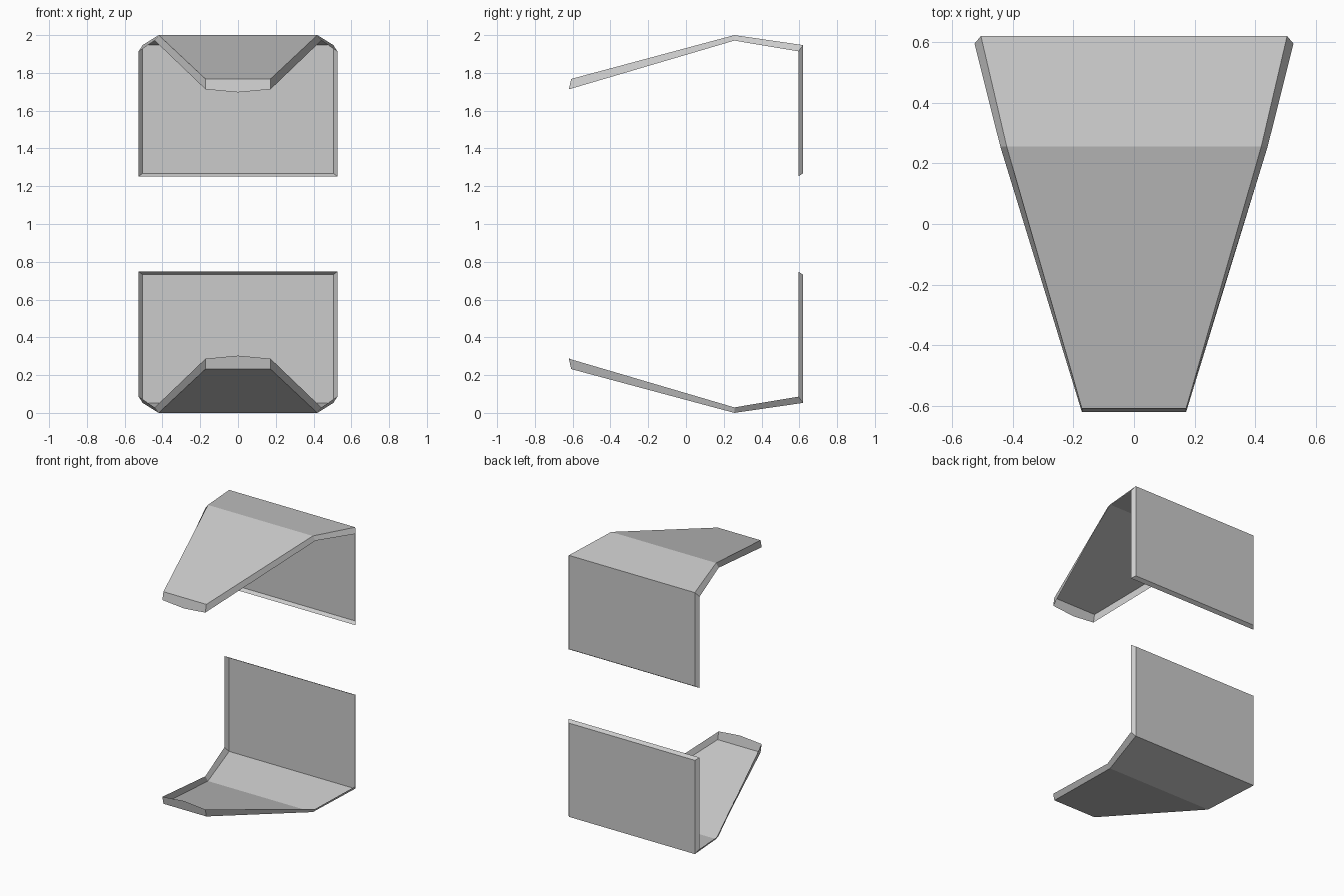
import bpy
import bmesh

if "Cube" in bpy.data.objects:
    bpy.data.objects.remove(bpy.data.objects["Cube"])

# Side profile of the folded sheet: (half width, y, height above mid plane z = 1)
SHEET = [(0.172, -0.608, 0.768),   # tip
         (0.420, 0.256, 1.000),    # ridge fold
         (0.505, 0.620, 0.947),    # back fold
         (0.505, 0.620, 0.268)]    # free end of the back panel
# Matching free edge of the thin flared rim
RIM = [(0.172, -0.620, 0.713),
       (0.441, 0.256, 0.971),
       (0.526, 0.595, 0.914),
       (0.526, 0.595, 0.252)]
TIP_MIDDLE = (0, -0.620, 0.697)


def make_shell(name, side):
    """Folded open sheet with a flared rim; side = 1 upper, -1 lower."""
    bm = bmesh.new()

    def vert(x, y, h):
        return bm.verts.new((x, y, 1 + side * h))

    # Each row runs left rim, left fold, right fold, right rim
    rows = []
    for (w, y, h), (rw, ry, rh) in zip(SHEET, RIM):
        rows.append([vert(-rw, ry, rh), vert(-w, y, h),
                     vert(w, y, h), vert(rw, ry, rh)])
    for a, b in zip(rows, rows[1:]):
        for c in range(3):
            bm.faces.new((a[c], a[c + 1], b[c + 1], b[c]))

    # Tip rim with a bowed edge
    t = rows[0]
    bm.faces.new((t[1], t[0], vert(*TIP_MIDDLE), t[3], t[2]))
    # Rim along the free end of the back panel
    e = rows[-1]
    bm.faces.new((e[1], e[2], e[3], e[0]))

    if side < 0:
        bmesh.ops.reverse_faces(bm, faces=bm.faces[:])
    mesh = bpy.data.meshes.new(name)
    bm.to_mesh(mesh)
    bm.free()
    obj = bpy.data.objects.new(name, mesh)
    bpy.context.collection.objects.link(obj)
    return obj


# Two shells mirrored about the mid plane
make_shell("upper_shell", 1)
make_shell("lower_shell", -1)
